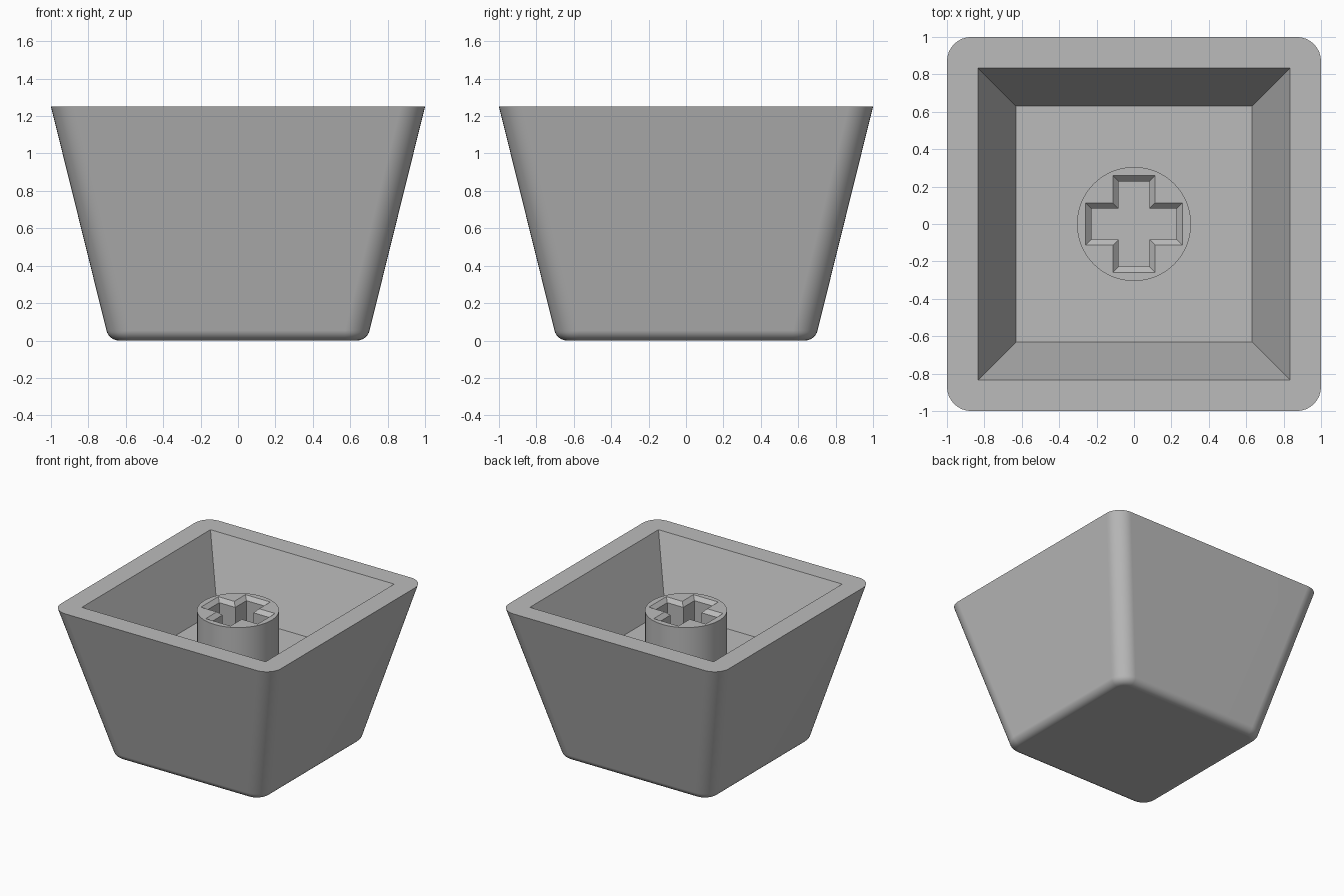
import bpy, bmesh, math

if "Cube" in bpy.data.objects:
    bpy.data.objects.remove(bpy.data.objects["Cube"])

HEIGHT, FLOOR_Z, POST_TOP = 1.25, 0.72, 1.13
SEG = 8  # facets per rounded corner

grey = bpy.data.materials.new("plain grey")
grey.diffuse_color = (0.5, 0.5, 0.5, 1)
grey.use_nodes = True
grey.node_tree.nodes["Principled BSDF"].inputs["Base Color"].default_value = grey.diffuse_color


def rounded_square(half, radius):
    """Square outline with rounded corners, always 4 * (SEG + 1) points."""
    pts = []
    for k in range(4):
        for i in range(SEG + 1):
            a = math.pi / 2 * (k + i / SEG)
            mid = math.pi / 2 * (k + 0.5)
            c = (half - radius) * math.sqrt(2)
            pts.append((c * math.cos(mid) + radius * math.cos(a),
                        c * math.sin(mid) + radius * math.sin(a)))
    return pts


def cross(length, width):
    """Plus-shaped outline from half length and half width of its arms."""
    pts = []
    for k in range(4):
        c, s = round(math.cos(k * math.pi / 2)), round(math.sin(k * math.pi / 2))
        for x, y in ((length, -width), (length, width), (width, width)):
            pts.append((c * x - s * y, s * x + c * y))
    return pts


def loft(name, rings):
    """Skin a list of (outline, z) rings and cap both ends."""
    bm = bmesh.new()
    loops = [[bm.verts.new((x, y, z)) for x, y in pts] for pts, z in rings]
    n = len(loops[0])
    for a, b in zip(loops, loops[1:]):
        for i in range(n):
            j = (i + 1) % n
            bm.faces.new((a[i], a[j], b[j], b[i]))
    bm.faces.new(loops[0][::-1])
    bm.faces.new(loops[-1])
    bmesh.ops.remove_doubles(bm, verts=bm.verts, dist=1e-5)
    bmesh.ops.recalc_face_normals(bm, faces=bm.faces)
    me = bpy.data.meshes.new(name)
    bm.to_mesh(me)
    bm.free()
    me.materials.append(grey)
    ob = bpy.data.objects.new(name, me)
    bpy.context.collection.objects.link(ob)
    return ob


def smooth(ob):
    bpy.ops.object.select_all(action='DESELECT')
    ob.select_set(True)
    bpy.context.view_layer.objects.active = ob
    bpy.ops.object.shade_smooth_by_angle(angle=math.radians(30))


# Hollow tapered cap: filleted closed end, sloped walls, flat rim, square cavity
base, corner, fillet = 0.69, 0.13, 0.07
wall = math.atan2(HEIGHT, 1 - base)
flat = base - fillet * math.tan((math.pi - wall) / 2 - (math.pi / 2 - wall))
tangent = fillet * math.tan(wall / 2)
flat = base - tangent
rings = []
edge = flat + fillet * math.sin(wall)
for i in range(SEG + 1):
    a = wall * i / SEG
    half = flat + fillet * math.sin(a)
    rings.append((rounded_square(half, corner - (edge - half)),
                  fillet * (1 - math.cos(a))))
rings += [(rounded_square(1, corner), HEIGHT),
          (rounded_square(0.835, 0), HEIGHT),
          (rounded_square(0.63, 0), FLOOR_Z)]
cap = loft("cap_shell", rings)
smooth(cap)
cap.modifiers.new("even shading", 'WEIGHTED_NORMAL').keep_sharp = True

# Round socket post standing on the cavity floor
circle = [(0.305 * math.cos(t * math.pi / 32), 0.305 * math.sin(t * math.pi / 32))
          for t in range(64)]
post = loft("socket_post", [(circle, FLOOR_Z - 0.01), (circle, POST_TOP)])

# Cross-shaped socket with a chamfered mouth, cut down to the floor
cutter = loft("socket_cutter", [(cross(0.228, 0.083), FLOOR_Z - 0.1),
                                (cross(0.228, 0.083), POST_TOP - 0.03),
                                (cross(0.258, 0.113), POST_TOP),
                                (cross(0.258, 0.113), POST_TOP + 0.1)])
cutter.hide_render = True
cutter.hide_set(True)
cut = post.modifiers.new("cross socket", 'BOOLEAN')
cut.operation, cut.solver, cut.object = 'DIFFERENCE', 'EXACT', cutter
bpy.context.view_layer.objects.active = post
bpy.ops.object.modifier_apply(modifier=cut.name)
bpy.data.objects.remove(cutter)
smooth(post)
